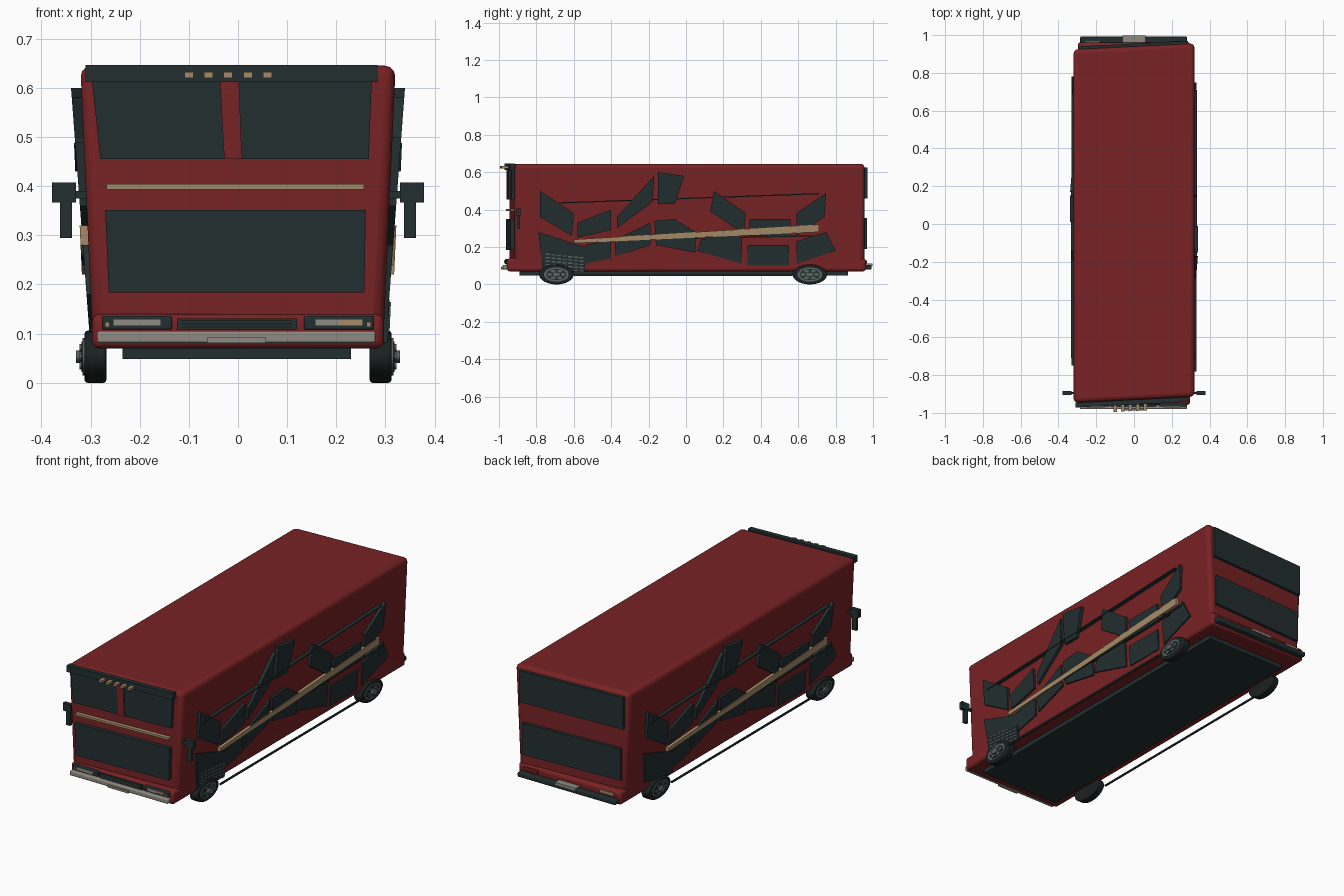
import bpy, bmesh, math
from mathutils import Vector

cube = bpy.data.objects.get("Cube")
if cube:
    bpy.data.objects.remove(cube, do_unlink=True)


def material(name, rgb, rough=0.6):
    m = bpy.data.materials.new(name)
    m.use_nodes = True
    m.diffuse_color = (*rgb, 1)
    bsdf = m.node_tree.nodes["Principled BSDF"]
    bsdf.inputs["Base Color"].default_value = (*rgb, 1)
    bsdf.inputs["Roughness"].default_value = rough
    return m


RED = material("deep_red", (0.19, 0.016, 0.018))
DARK = material("dark_glass", (0.016, 0.028, 0.029))
TYRE = material("black_rubber", (0.011, 0.015, 0.015))
BEIGE = material("warm_beige", (0.38, 0.26, 0.14))
GREY = material("pale_grey", (0.27, 0.26, 0.22))
STEEL = material("wheel_steel", (0.1, 0.125, 0.125))
SHEAR = 0.05          # the upper body is slightly skewed across its width
FRONT, BACK = -0.93, 0.94


def finish(name, bm, mat, bevel=0, segments=3):
    bmesh.ops.recalc_face_normals(bm, faces=bm.faces)
    mesh = bpy.data.meshes.new(name)
    bm.to_mesh(mesh)
    bm.free()
    mesh.materials.append(mat)
    ob = bpy.data.objects.new(name, mesh)
    bpy.context.collection.objects.link(ob)
    if bevel:
        mod = ob.modifiers.new("round_edges", "BEVEL")
        mod.width, mod.segments = bevel, segments
        bpy.ops.object.select_all(action="DESELECT")
        ob.select_set(True)
        bpy.context.view_layer.objects.active = ob
        bpy.ops.object.shade_smooth_by_angle()
    return ob


def prism(name, low, high, mat, bevel=0):
    """Solid between two matching outlines."""
    bm = bmesh.new()
    a = [bm.verts.new(p) for p in low]
    b = [bm.verts.new(p) for p in high]
    bm.faces.new(a)
    bm.faces.new(b)
    for i in range(len(a)):
        j = (i + 1) % len(a)
        bm.faces.new((a[i], a[j], b[j], b[i]))
    return finish(name, bm, mat, bevel)


def box(name, x, y, z, mat, bevel=0):
    ring = [(x[0], y[0]), (x[1], y[0]), (x[1], y[1]), (x[0], y[1])]
    return prism(name, [(*p, z[0]) for p in ring], [(*p, z[1]) for p in ring], mat, bevel)


def end_plate(name, pts, mat, depth, end=FRONT):
    """Plate on the front or back wall, outline in x and z."""
    out = math.copysign(depth, end)
    return prism(name, [(x, end + SHEAR * x, z) for x, z in pts],
                 [(x, end + SHEAR * x + out, z) for x, z in pts], mat)


def rect(x0, x1, z0, z1):
    return [(x0, z0), (x1, z0), (x1, z1), (x0, z1)]


def wall(z):
    return 0.298 + 0.045 * (z - 0.14)


def side_plate(name, side, pts, mat, depth, flare=0.0):
    """Plate on a side wall, outline in y and z; the other side is turned half round."""
    low = [(side * (wall(z) - 0.006), side * y, z) for y, z in pts]
    high = [(side * (wall(z) + depth + flare * z), side * y, z) for y, z in pts]
    return prism(name, low, high, mat)


# Main body, wider at the roof, and the skirt below it
def body_ring(z):
    return [(x, y + SHEAR * x, z) for x, y in
            ((-wall(z), FRONT), (wall(z), FRONT), (wall(z), BACK), (-wall(z), BACK))]


prism("body", body_ring(0.09), body_ring(0.645), RED, 0.022)
box("skirt", (-0.297, 0.297), (-0.957, 0.962), (0.07, 0.14), RED, 0.015)
box("underside", (-0.235, 0.23), (-0.89, 0.865), (0.048, 0.075), DARK)

# Front windscreen, roof strip and panels
end_plate("windscreen_right", [(-0.28, 0.455), (-0.028, 0.455), (-0.037, 0.614), (-0.297, 0.614)], DARK, 0.015)
end_plate("windscreen_left", [(0.008, 0.455), (0.266, 0.455), (0.272, 0.614), (0.002, 0.614)], DARK, 0.015)
end_plate("windscreen_divider", [(-0.028, 0.455), (0.008, 0.455), (0.002, 0.614), (-0.037, 0.614)], RED, 0.02)
end_plate("roof_strip", rect(-0.31, 0.284, 0.612, 0.646), DARK, 0.026)
end_plate("front_trim", rect(-0.268, 0.256, 0.393, 0.404), BEIGE, 0.02)
end_plate("front_panel", [(-0.263, 0.184), (0.257, 0.184), (0.26, 0.351), (-0.27, 0.351)], DARK, 0.02)
for i in range(5):
    x = -0.1 + 0.04 * i
    end_plate("marker_light", rect(x - 0.009, x + 0.009, 0.62, 0.632), BEIGE, 0.06)

# Front bumper, headlights and grille
box("front_bumper", (-0.287, 0.28), (-0.98, -0.94), (0.081, 0.105), GREY, 0.005)
box("front_plate", (-0.063, 0.057), (-0.988, -0.97), (0.081, 0.092), GREY)
box("grille", (-0.124, 0.12), (-0.966, -0.94), (0.107, 0.131), DARK)
for z in (0.113, 0.12, 0.127):
    box("grille_bar", (-0.115, 0.11), (-0.97, -0.95), (z - 0.001, z + 0.001), STEEL)
for s in (-1, 1):
    def span(a, b):
        return sorted((s * a, s * b))
    box("headlight_frame", span(0.134, 0.276), (-0.967, -0.94), (0.108, 0.136), DARK, 0.004)
    box("headlight", span(0.157, 0.254), (-0.971, -0.95), (0.115, 0.13), GREY)
    box("indicator", span(0.261, 0.271), (-0.971, -0.95), (0.113, 0.124), BEIGE)
    box("tail_light", span(0.18, 0.26), (0.95, 0.969), (0.112, 0.128), BEIGE if s < 0 else RED)
box("left_headlight_amber", (0.205, 0.251), (-0.973, -0.96), (0.116, 0.129), BEIGE)

# Back windows and bumper
end_plate("back_window_upper", rect(-0.295, 0.285, 0.46, 0.625), DARK, 0.015, BACK)
end_plate("back_window_lower", rect(-0.28, 0.27, 0.19, 0.355), DARK, 0.015, BACK)
box("back_bumper", (-0.285, 0.28), (0.95, 0.992), (0.08, 0.104), DARK, 0.005)
box("back_plate", (-0.06, 0.06), (0.95, 0.997), (0.099, 0.112), GREY)

# Side windows: outlines in hundredths along the length and height
UPPER = ((-78, 50, -60, 38, -61, 26, -78, 36), (-58, 33, -40, 40, -40, 29, -58, 25),
         (-37, 36, -17, 58, -18, 44, -37, 30), (-15, 60, -1, 58, -6, 43, -15, 43),
         (15, 50, 32, 38, 31, 27, 13, 39), (34, 35, 56, 35, 56, 26, 34, 26),
         (59, 38, 75, 49, 74, 36, 59, 26))
LOWER = ((-79, 28, -54, 20, -54, 8, -77, 12), (-54, 21, -40, 24, -40, 14, -54, 11),
         (-38, 24, -19, 33, -19, 21, -38, 15), (-17, 34, -6, 35, 5, 28, 5, 17, -16, 21),
         (8, 24, 30, 28, 30, 11, 6, 18), (33, 21, 55, 21, 55, 10, 33, 10),
         (59, 23, 75, 28, 80, 18, 59, 11))


def outline(flat):
    return [(y / 100, z / 100) for y, z in zip(flat[::2], flat[1::2])]


for s in (-1, 1):
    for label, group in (("upper_window", UPPER), ("lower_window", LOWER)):
        for flat in group:
            side_plate(label, s, outline(flat), DARK, 0.003, 0.03)
    side_plate("side_stripe", s, outline((-60, 22, 71, 28, 71, 32, -60, 24)), BEIGE, 0.016)
    side_plate("upper_line", s, [(-0.75, 0.43), (0.71, 0.482), (0.71, 0.488), (-0.75, 0.436)], DARK, 0.02)
    side_plate("lower_line", s, [(-0.25, 0.238), (0.75, 0.258), (0.75, 0.264), (-0.25, 0.243)], DARK, 0.015)
    # Rail between the wheels
    box("side_rail", sorted((s * 0.312, s * 0.32)), (-0.6, 0.57), (0.046, 0.054), DARK)
    # Mirror head on its arm
    box("mirror", sorted((s * 0.33, s * 0.378)), (-0.905, -0.885), (0.367, 0.407), DARK)
    box("mirror_mount", sorted((s * 0.3, s * 0.335)), (-0.9, -0.89), (0.375, 0.39), DARK)
    box("mirror_arm", sorted((s * 0.338, s * 0.362)), (-0.902, -0.888), (0.295, 0.367), DARK)

# Slatted vent over the front left wheel
for row in range(5):
    z = 0.085 + 0.018 * row
    for col in range(7):
        y = -0.75 + 0.03 * col
        drop = 0.1 * (y + 0.75)
        side_plate("vent_slat", 1, [(y, z - drop), (y + 0.022, z - drop),
                                    (y + 0.022, z + 0.007 - drop), (y, z + 0.007 - drop)], STEEL, 0.012)
side_plate("vent_panel", 1, outline((-77, 8, -54, 7, -54, 14, -77, 17)), DARK, 0.009)


# Wheels, flattened ovals
def drum(name, side, centre, x0, x1, size, mat, bevel=0):
    ring = [(centre[0] + size * 0.092 * math.cos(a), centre[1] + size * 0.053 * math.sin(a))
            for a in (math.tau * i / 32 for i in range(32))]
    return prism(name, [(side * x0, *p) for p in ring], [(side * x1, *p) for p in ring], mat, bevel)


for s in (-1, 1):
    for y in (-0.693, 0.662):
        c = Vector((y, 0.053))
        drum("tyre", s, c, 0.268, 0.312, 1, TYRE, 0.006)
        drum("rim", s, c, 0.3, 0.316, 0.72, STEEL)
        drum("rim_recess", s, c, 0.3, 0.318, 0.58, DARK)
        for k in range(6):
            a = math.tau * k / 6
            drum("wheel_bolt", s, c + Vector((0.036 * math.cos(a), 0.021 * math.sin(a))),
                 0.3, 0.322, 0.14, STEEL)
        drum("hub", s, c, 0.3, 0.33, 0.24, STEEL)
